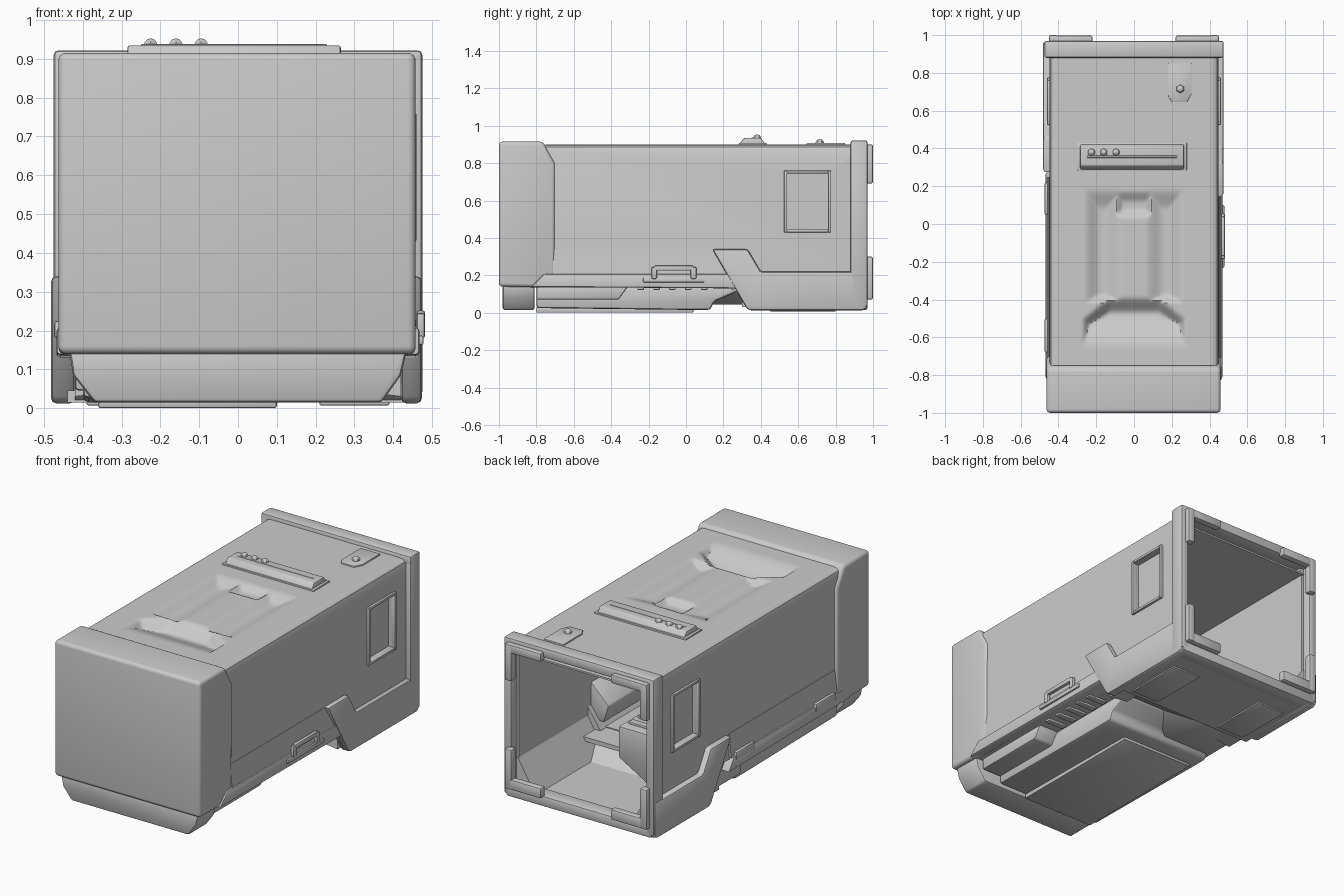
import bpy, bmesh, math
from mathutils import Vector

cube = bpy.data.objects.get("Cube")
if cube:
    bpy.data.objects.remove(cube, do_unlink=True)

grey = bpy.data.materials.new("plain_grey")
grey.use_nodes = True
COLOUR = (0.6, 0.6, 0.6, 1)
grey.diffuse_color = COLOUR
grey.node_tree.nodes["Principled BSDF"].inputs["Base Color"].default_value = COLOUR


def finish(name, bm, bevel=0.0, segments=2):
    bmesh.ops.recalc_face_normals(bm, faces=bm.faces)
    mesh = bpy.data.meshes.new(name)
    bm.to_mesh(mesh)
    bm.free()
    ob = bpy.data.objects.new(name, mesh)
    bpy.context.collection.objects.link(ob)
    mesh.materials.append(grey)
    bpy.ops.object.select_all(action='DESELECT')
    ob.select_set(True)
    bpy.context.view_layer.objects.active = ob
    if bevel:
        mod = ob.modifiers.new("bevel", 'BEVEL')
        mod.width, mod.segments, mod.limit_method = bevel, segments, 'ANGLE'
        bpy.ops.object.modifier_apply(modifier=mod.name)
    bpy.ops.object.shade_smooth_by_angle(angle=math.radians(35))
    return ob


def prism(name, pts, axis, lo, hi, bevel=0.0, segments=2):
    """Extrude a 2D outline along x (y,z points), y (x,z points) or z (x,y points)."""
    place = {'x': lambda a, b, t: (t, a, b), 'y': lambda a, b, t: (a, t, b),
             'z': lambda a, b, t: (a, b, t)}[axis]
    bm = bmesh.new()
    ends = [[bm.verts.new(place(a, b, t)) for a, b in pts] for t in (lo, hi)]
    for ring in ends:
        bm.faces.new(ring)
    n = len(pts)
    for i in range(n):
        j = (i + 1) % n
        bm.faces.new((ends[0][i], ends[0][j], ends[1][j], ends[1][i]))
    return finish(name, bm, bevel, segments)


def box(name, x, y, z, bevel=0.0):
    return prism(name, [(x[0], y[0]), (x[1], y[0]), (x[1], y[1]), (x[0], y[1])], 'z', *z, bevel)


def side_span(s, a, b):
    return tuple(sorted((s * a, s * b)))


def stud(name, x, y, z, r):
    bm = bmesh.new()
    bmesh.ops.create_uvsphere(bm, u_segments=6, v_segments=6, radius=r)
    bmesh.ops.translate(bm, verts=bm.verts, vec=Vector((x, y, z)))
    finish(name, bm)


def clamp(v):
    v = max(0.0, min(1.0, v))
    return v * v * (3 - 2 * v)


def sink(x, y):
    """Depth of the moulded hollow in the roof."""
    ax = abs(x)
    scoop = 0.06 * clamp(min((y + .66) / .2, (-.38 - .8 * max(0, ax - .13) - y) / .1,
                             (.275 - ax) / .06))
    groove = 0.035 * clamp(min((.265 - ax) / .09, (ax - .06) / .1, (.19 - y) / .12, (y + .42) / .05))
    notch = 0.03 * clamp(min((.10 - ax) / .04, (.18 - y) / .07, (y - .03) / .05))
    return max(scoop, groove, notch)


# Roof with its moulded hollow, and the ceiling below it
bm = bmesh.new()
bmesh.ops.create_grid(bm, x_segments=80, y_segments=140, size=1)
for v in bm.verts:
    x, y = v.co.x * .41, .08 + v.co.y * .83
    v.co = (x, y, .90 - sink(x, y))
finish("roof", bm)
box("ceiling", (-.42, .42), (-.72, .93), (.825, .835))

# Side walls, each with a sunken window
window = [(.54, .445), (.76, .445), (.76, .745), (.54, .745)]
wall = [(.40, .90), (.425, .897), (.44, .885), (.447, .86), (.447, .19), (.41, .19), (.41, .825), (.40, .825)]
for s, side in ((1, "left"), (-1, "right")):
    body = prism(side + "_wall", [(s * a, b) for a, b in wall], 'y', -.75, .92)
    cutter = prism("cutter", window, 'x', *side_span(s, .42, .6))
    cutter.hide_render = True
    mod = body.modifiers.new("window", 'BOOLEAN')
    mod.object, mod.operation, mod.solver = cutter, 'DIFFERENCE', 'EXACT'
    bpy.context.view_layer.objects.active = body
    bpy.ops.object.modifier_apply(modifier=mod.name)
    bpy.data.objects.remove(cutter, do_unlink=True)
    fx = side_span(s, .43, .46)
    for k, (y, z) in enumerate((((.525, .54), (.43, .76)), ((.76, .775), (.43, .76)),
                                ((.54, .76), (.43, .445)), ((.54, .76), (.745, .76)))):
        box(f"{side}_window_frame_{k}", fx, y, z, .003)

    # Flared lower band and sill
    prism(side + "_band", [(s * a, b) for a, b in ((.44, .34), (.45, .338), (.46, .2), (.40, .2))],
          'y', -.71, .25)
    prism(side + "_sill", [(-.76, .207), (-.83, .138), (.28, .13), (.23, .207)], 'x',
          *side_span(s, .36, .468), .01)
    # Rear brace, set further back on the right
    d = .0 if s > 0 else .13
    prism(side + "_brace", [(.14 + d, .34), (.33 + d, .34), (.40 + d, .22), (.965, .22), (.965, .022),
                            (.94, .012), (.34 + d, .012), (.32 + d, .03)], 'x',
          *side_span(s, .42, .474 if s > 0 else .482), .014)
    # Rear frame post
    box(side + "_post", side_span(s, .425, .475), (.88, .97), (.03, .915), .012)
    # Inner lining sloping from wall to floor
    prism(side + "_lining", [(s * a, b) for a, b in ((.42, .23), (.41, .23), (.30, .045), (.42, .03))],
          'y', .30, .93)
    prism(side + "_front_lining", [(s * a, b) for a, b in ((.42, .28), (.41, .28), (.33, .165), (.42, .16))],
          'y', -.72, .30)
    # Corner brackets on the rear opening
    for lvl, (z0, z1, bar) in (("upper", (.69, .90, (.85, .90))), ("lower", (.07, .30, (.07, .13)))):
        box(f"{side}_{lvl}_bracket_post", side_span(s, .405, .45), (.955, 1.0), (z0, z1), .01)
        box(f"{side}_{lvl}_bracket_bar", side_span(s, .22, .445), (.955, .998), bar, .01)

# Rear frame rails
box("rear_top_rail", (-.475, .475), (.88, .97), (.865, .922), .012)
box("rear_bottom_rail", (-.46, .46), (.88, .97), (.015, .075), .01)

# Front cap with rounded edges
prism("front_cap", [(-1, .14), (-1, .915), (-.765, .915), (-.70, .80), (-.70, .20), (-.77, .135)],
      'x', -.463, .458, .02, 4)

# Bumper under the cap
prism("bumper", [(-.435, .15), (-.425, .085), (-.37, .014), (.37, .014), (.42, .085), (.435, .15)],
      'y', -.98, -.81, .012)
prism("underside_deck", [(-.83, .135), (-.83, .16), (.40, .16), (.40, .135)], 'x', -.42, .42)

# Belly tray with a deeper keel and side pods
belly = [(-.80, .14), (-.80, .025), (.04, .015), (.13, .015), (.15, .06), (.27, .11), (.27, .14)]
prism("belly", belly, 'x', -.40, .28, .018)
box("keel", (-.36, .10), (-.80, .04), (.0, .03), .006)
for s, side in ((1, "left"), (-1, "right")):
    prism(side + "_pod", [(-.80, .14), (-.80, .07), (-.36, .07), (-.31, .14)], 'x',
          *side_span(s, .2, .40), .01)
for k in range(5):
    y = -.26 + k * .085
    box(f"vent_rib_{k}", (.29, .41), (y, y + .035), (.122, .14), .005)

# Rear floor, ramp and raised front floor
box("rear_floor", (-.44, .44), (.42, .95), (.015, .045))
prism("floor_ramp", [(.43, .015), (.43, .045), (.24, .17), (.22, .14)], 'x', -.42, .42)
box("front_floor", (-.42, .42), (-.72, .25), (.155, .17))
for x in (-.3, .3):
    box("rear_skid", (x - .09, x + .09), (.45, .80), (.007, .02), .004)

# Cabinet with a slatted top, and a sloping console on the opposite wall
prism("cabinet", [(-.42, .045), (-.1, .045), (.085, .15), (.085, .33), (-.42, .33)], 'y', .10, .49, .01)
for k in range(4):
    box(f"cabinet_slat_{k}", (-.38, .06), (.14 + k * .085, .18 + k * .085), (.325, .342), .004)
prism("wall_console", [(.42, .20), (.33, .20), (.30, .30), (.42, .42)], 'y', -.12, .27, .01)

# Roof control bar with studs
prism("roof_bar", [(.28, .895), (.31, .935), (.40, .935), (.43, .895)], 'x', -.285, .265, .006)
box("roof_bar_base", (-.30, .28), (.283, .43), (.89, .908), .004)
box("roof_bar_strip", (-.25, .23), (.35, .362), (.93, .938), .003)
for k in range(3):
    stud(f"roof_stud_{k}", -.225 + k * .065, .38, .932, .021)

# Small roof plate with one stud
prism("roof_plate", [(.18, .85), (.18, .68), (.20, .645), (.28, .645), (.305, .69), (.305, .85)],
      'z', .89, .908, .004)
stud("roof_plate_stud", .245, .715, .906, .023)

# Side handle: base plate and loop
box("handle_base", (.45, .478), (-.23, .10), (.163, .187), .005)
for k, (y, z) in enumerate((((-.185, -.155), (.18, .245)), ((.025, .055), (.18, .245)),
                            ((-.17, .04), (.225, .252)))):
    box(f"handle_loop_{k}", (.46, .482), y, z, .007)

# Latches on the opposite sill
for k, y in enumerate(((.05, .22), (-.68, -.50))):
    box(f"sill_latch_{k}", (-.474, -.45), y, (.18, .225), .008)
